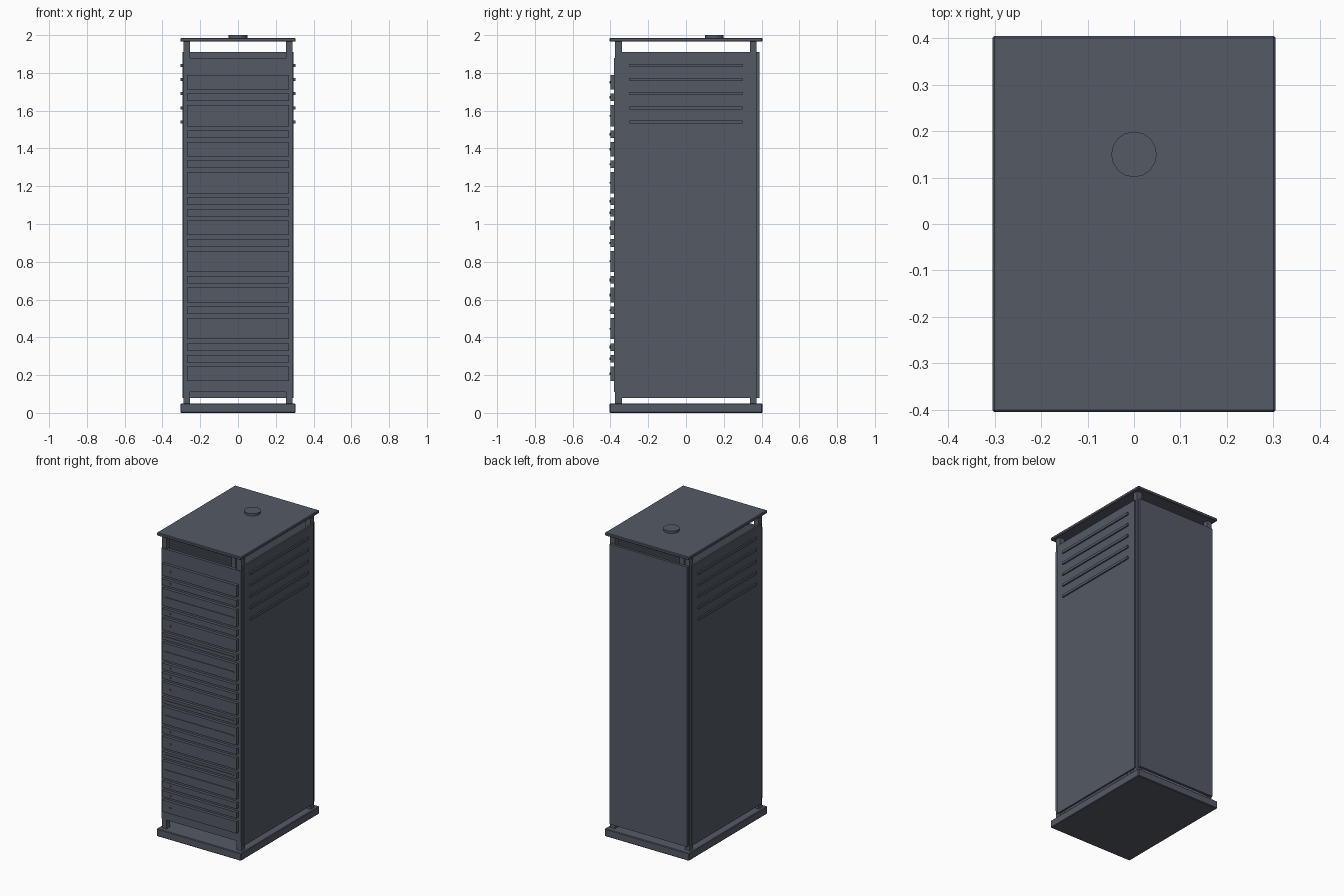
import bpy
import math

cube = bpy.data.objects.get("Cube")
if cube:
    bpy.data.objects.remove(cube, do_unlink=True)

# One slate colour for the whole cabinet
slate = bpy.data.materials.new("slate_grey")
slate.use_nodes = True
COLOUR = (0.09, 0.102, 0.13, 1)
slate.diffuse_color = COLOUR
slate.node_tree.nodes["Principled BSDF"].inputs["Base Color"].default_value = COLOUR


def box(name, x, y, z, bevel=0):
    """Box from (min, max) ranges on each axis."""
    ranges = (x, y, z)
    bpy.ops.mesh.primitive_cube_add(size=1, location=[(a + b) / 2 for a, b in ranges])
    ob = bpy.context.object
    ob.name = name
    ob.scale = [b - a for a, b in ranges]
    bpy.ops.object.transform_apply(location=False, rotation=False, scale=True)
    ob.data.materials.append(slate)
    if bevel:
        mod = ob.modifiers.new("edge_bevel", "BEVEL")
        mod.width = bevel
        mod.segments = 1
    return ob


def disc(name, location, radius, depth, sides, rotation=(0, 0, 0)):
    bpy.ops.mesh.primitive_cylinder_add(vertices=sides, radius=radius, depth=depth,
                                        location=location, rotation=rotation)
    bpy.context.object.name = name
    bpy.context.object.data.materials.append(slate)


# Base, roof and roof cap
box("base", (-0.305, 0.305), (-0.405, 0.405), (0, 0.05), 0.004)
box("roof", (-0.305, 0.305), (-0.405, 0.405), (1.965, 1.985), 0.004)
disc("roof_cap", (0, 0.15, 1.99), 0.049, 0.02, 16)

# Corner posts, side panels and louvres
for side, s in (("left", 1), ("right", -1)):
    def across(a, b):
        return sorted((s * a, s * b))
    box(side + "_front_post", across(0.253, 0.288), (-0.375, -0.34), (0.045, 1.97))
    box(side + "_back_post", across(0.253, 0.288), (0.338, 0.373), (0.045, 1.97))
    box(side + "_panel", across(0.284, 0.295), (-0.36, 0.357), (0.08, 1.91))
    for i in range(5):
        z = 1.54 + 0.075 * i
        box(side + "_louvre", across(0.29, 0.304), (-0.3, 0.3), (z - 0.008, z + 0.008))

# Back and front panels
box("back_panel", (-0.28, 0.28), (0.373, 0.39), (0.08, 1.91))
box("front_panel", (-0.288, 0.288), (-0.38, -0.36), (0.11, 1.88))

# Stacked equipment: digit is the height, "d" adds a light, "s" a raised strip
HEIGHTS = {"1": 0.04, "2": 0.077, "3": 0.113}
STACK = "2d 1d 1d 3s 1s 2d 1d 3s 1s 2d 1d 1d 3s 1s 2d 1d 3s 1d 2d".split()
z = 0.169
for size, kind in STACK:
    top = z + HEIGHTS[size]
    mid = (z + top) / 2
    box("equipment_unit", (-0.269, 0.269), (-0.4, -0.375), (z, top))
    if kind == "d":
        disc("status_light", (-0.21, -0.4, mid), 0.007, 0.01, 8, (math.pi / 2, 0, 0))
    else:
        box("unit_strip", (-0.25, 0.25), (-0.404, -0.398), (mid - 0.004, mid + 0.004))
    z = top + 0.0213
